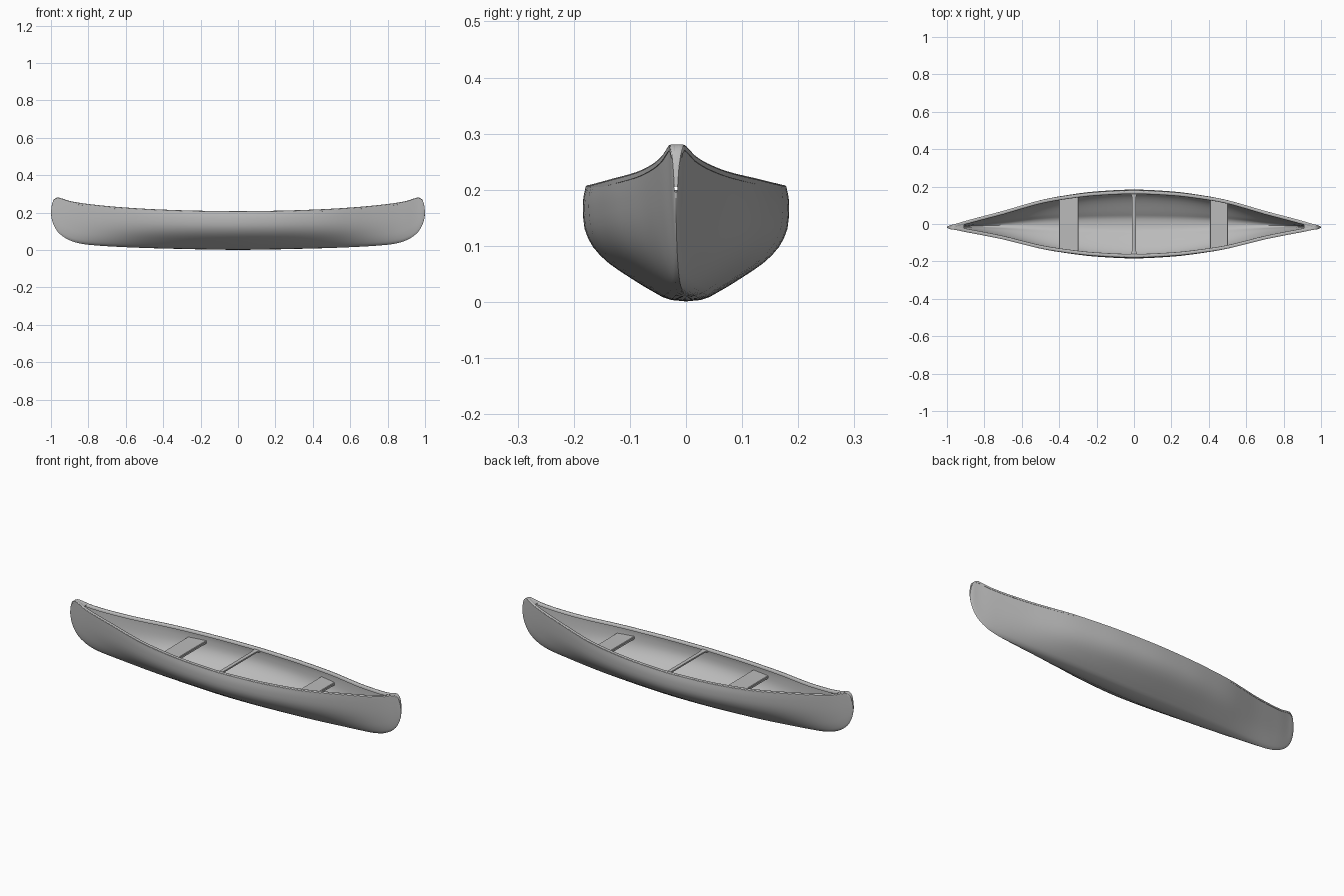
import bpy, bmesh, math

if "Cube" in bpy.data.objects:
    bpy.data.objects.remove(bpy.data.objects["Cube"])

grey = bpy.data.materials.new("light grey")
grey.diffuse_color = (0.5, 0.5, 0.5, 1)
grey.use_nodes = True
grey.node_tree.nodes["Principled BSDF"].inputs["Base Color"].default_value = grey.diffuse_color

# Hull lines: (distance from middle, value)
SHEER = [(0, .207), (.2, .209), (.4, .215), (.6, .226), (.8, .245), (.9, .261),
         (.94, .274), (.965, .280), (.985, .268), (.995, .24), (1, .205)]
KEEL = [(0, .001), (.4, .008), (.6, .015), (.8, .028), (.87, .041), (.92, .062),
        (.96, .093), (.985, .132), (.996, .165), (1, .195)]
BEAM = [(0, .184), (.2, .175), (.4, .150), (.5, .131), (.6, .104), (.7, .076),
        (.8, .052), (.9, .029), (.96, .014), (.985, .009), (1, .003)]
# Section shapes: (height fraction, width fraction)
MID = [(0, 0), (.015, .16), (.08, .31), (.21, .55), (.34, .76), (.47, .90),
       (.64, .985), (.8, 1.0), (.94, .99), (1, .97)]
END = [(0, 0), (.04, .2), (.11, .37), (.22, .55), (.34, .68), (.47, .79),
       (.62, .88), (.8, .95), (.92, .985), (1, 1)]


def curve(tab, x):
    """Smooth interpolation through a table."""
    def slope(i):
        if i == 0:
            return 0 if tab[1][0] > .1 else (tab[1][1] - tab[0][1]) / (tab[1][0] - tab[0][0])
        j = min(i + 1, len(tab) - 1)
        d0 = (tab[i][1] - tab[i - 1][1]) / (tab[i][0] - tab[i - 1][0])
        if j == i:
            return d0
        d1 = (tab[j][1] - tab[i][1]) / (tab[j][0] - tab[i][0])
        return 0 if d0 * d1 <= 0 else 2 * d0 * d1 / (d0 + d1)
    x = min(max(x, tab[0][0]), tab[-1][0])
    i = next(k for k in range(len(tab) - 1) if x <= tab[k + 1][0])
    (a, p), (b, q) = tab[i], tab[i + 1]
    h, t = b - a, (x - a) / (b - a)
    return (p * (1 + 2 * t) * (1 - t) ** 2 + q * t * t * (3 - 2 * t)
            + h * slope(i) * t * (1 - t) ** 2 + h * slope(i + 1) * t * t * (t - 1))


def centre(x):
    return -0.018 * abs(x) ** 3


def half_width(x, v):
    a = abs(x)
    s = min(1, a / .85) ** 2
    return curve(BEAM, a) * ((1 - s) * curve(MID, v) + s * curve(END, v))


def width_at(x, z):
    lo, hi = curve(KEEL, abs(x)), curve(SHEER, abs(x))
    return half_width(x, (z - lo) / (hi - lo))


def section(x, wall):
    """Open hull section from one rail round the keel to the other."""
    lo, hi = curve(KEEL, abs(x)) + wall, curve(SHEER, abs(x)) - wall * .3
    vs = [(k / 16) ** 1.6 for k in range(17)]
    side = [(max(half_width(x, v) - wall * min(1, v * 8), 0), lo + (hi - lo) * v) for v in vs]
    pts = [(-y, z) for y, z in reversed(side)] + side[1:]
    return [(x, centre(x) + y, z) for y, z in pts]


def loft(name, rings, closed=False, caps=False, angle=40):
    bm = bmesh.new()
    rows = [[bm.verts.new(p) for p in r] for r in rings]
    n = len(rows[0])
    for a, b in zip(rows, rows[1:]):
        for i in range(n if closed else n - 1):
            j = (i + 1) % n
            bm.faces.new((a[i], b[i], b[j], a[j]))
    if caps:
        bm.faces.new(rows[0])
        bm.faces.new(rows[-1][::-1])
    bmesh.ops.remove_doubles(bm, verts=bm.verts, dist=1e-5)
    bmesh.ops.recalc_face_normals(bm, faces=bm.faces)
    return finish(name, bm, angle)


def finish(name, bm, angle=40):
    me = bpy.data.meshes.new(name)
    bm.to_mesh(me)
    bm.free()
    ob = bpy.data.objects.new(name, me)
    bpy.context.collection.objects.link(ob)
    me.materials.append(grey)
    bpy.context.view_layer.objects.active = ob
    ob.select_set(True)
    bpy.ops.object.shade_smooth_by_angle(angle=math.radians(angle))
    ob.select_set(False)
    return ob


def stations(end, n=48):
    return [end * math.sin(math.pi / 2 * (2 * i / n - 1)) for i in range(n + 1)]


# Outer and inner skins
loft("hull_outside", [section(x, 0) for x in stations(1, 72)])
inside = loft("hull_inside", [section(x, .010) for x in stations(.93)])
if sum(p.normal.z * p.area for p in inside.data.polygons) < 0:
    inside.data.flip_normals()

# Gunwale rails along both edges
for side, label in ((-1, "front"), (1, "back")):
    rings = []
    for x in stations(.985, 60):
        w, z = width_at(x, curve(SHEER, abs(x))), curve(SHEER, abs(x))
        out, inn = w + .001, max(w - .018, 0)
        prof = [(out, z - .010), (out, z - .002), (out - min(.004, w / 3), z + .001),
                (inn + min(.003, w / 4), z + .001), (inn, z - .002), (inn, z - .012)]
        rings.append([(x, centre(x) + side * y, h) for y, h in prof])
    loft("gunwale_" + label, rings, closed=True, caps=True, angle=50)

# Small decks closing both tips
for s, label in ((-1, "left"), (1, "right")):
    rings = []
    for k in range(17):
        x = s * (.91 + .09 * math.sin(k / 16 * math.pi / 2))
        w, z = width_at(x, curve(SHEER, abs(x))), curve(SHEER, abs(x))
        rings.append([(x, centre(x) + w * f, z + .001 * (1 - f * f)) for f in (-1, -.5, 0, .5, 1)])
    deck = loft("deck_" + label, rings)
    if sum(p.normal.z * p.area for p in deck.data.polygons) < 0:
        deck.data.flip_normals()

# Seats with rolled edges, cut to the hull width
for label, x0, x1 in (("left", -.40, -.297), ("right", .407, .503)):
    z = .172
    prof = [(x0, z - .014), (x0, z - .003), (x0 + .003, z), (x1 - .003, z), (x1, z - .003),
            (x1, z - .014), (x1 - .005, z - .014), (x1 - .005, z - .006),
            (x0 + .005, z - .006), (x0 + .005, z - .014)]
    loft("seat_" + label, [[(x, centre(x) + s * (width_at(x, z) - .006), h) for x, h in prof]
                           for s in (-1, 1)], closed=True, caps=True)

# Centre thwart, flared where it meets the rails
rings = []
for k in range(25):
    y = -.172 + .344 * k / 24
    w = .010 + .014 * max(0, (abs(y) - .135) / .037) ** 2
    zt = .200
    rings.append([(-w, y, zt - .010), (-w, y, zt - .002), (-w + .003, y, zt),
                  (w - .003, y, zt), (w, y, zt - .002), (w, y, zt - .010)])
loft("thwart", rings, closed=True, caps=True)
